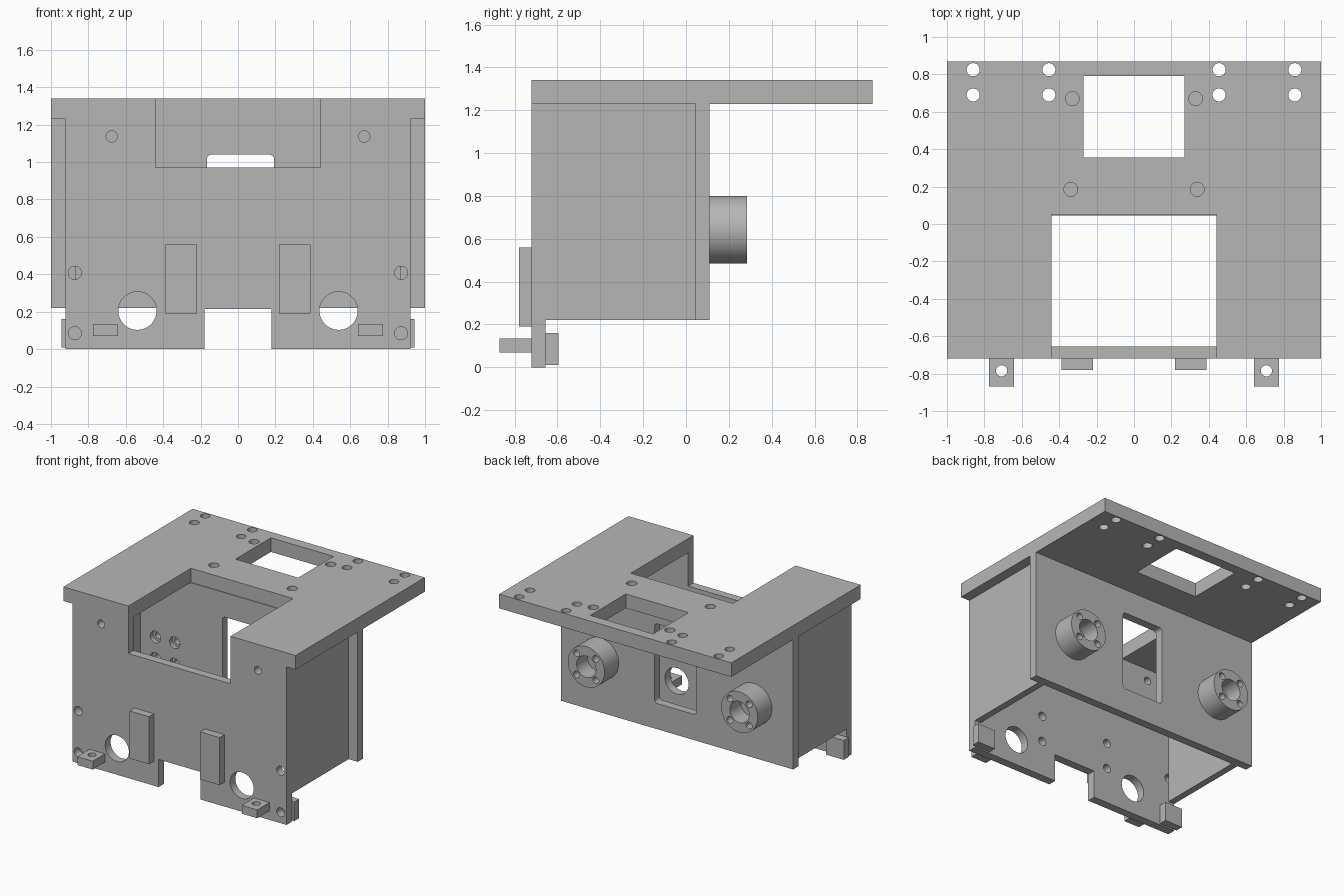
import bpy
import bmesh
from math import radians
from mathutils import Matrix

cube = bpy.data.objects.get("Cube")
if cube:
    bpy.data.objects.remove(cube, do_unlink=True)

grey = bpy.data.materials.new("plain_grey")
grey.use_nodes = True
grey.diffuse_color = (0.47, 0.47, 0.47, 1)
grey.node_tree.nodes["Principled BSDF"].inputs["Base Color"].default_value = (0.47, 0.47, 0.47, 1)


def finish(name, bm):
    bmesh.ops.recalc_face_normals(bm, faces=bm.faces)
    mesh = bpy.data.meshes.new(name)
    bm.to_mesh(mesh)
    bm.free()
    mesh.materials.append(grey)
    obj = bpy.data.objects.new(name, mesh)
    bpy.context.collection.objects.link(obj)
    return obj


def box(name, x, y, z, corner=0):
    """Box from (min, max) pairs; corner rounds the edges running along y."""
    bm = bmesh.new()
    bmesh.ops.create_cube(bm, size=1)
    for v in bm.verts:
        for i, (lo, hi) in enumerate((x, y, z)):
            v.co[i] = lo if v.co[i] < 0 else hi
    if corner:
        edges = [e for e in bm.edges if abs(e.verts[0].co.y - e.verts[1].co.y) > 0.01]
        bmesh.ops.bevel(bm, geom=edges, offset=corner, segments=4, profile=0.5, affect='EDGES')
    return finish(name, bm)


def rod(name, centre, radius, span, axis='Y', sides=32):
    """Cylinder along Y (centre is x, z) or along Z (centre is x, y)."""
    bm = bmesh.new()
    bmesh.ops.create_cone(bm, cap_ends=True, segments=sides, radius1=radius,
                          radius2=radius, depth=span[1] - span[0])
    middle = sum(span) / 2
    a, b = centre
    if axis == 'Y':
        bmesh.ops.transform(bm, verts=bm.verts, matrix=Matrix.Rotation(radians(90), 4, 'X'))
        bmesh.ops.translate(bm, verts=bm.verts, vec=(a, middle, b))
    else:
        bmesh.ops.translate(bm, verts=bm.verts, vec=(a, b, middle))
    return finish(name, bm)


def cut(target, cutters):
    bpy.context.view_layer.objects.active = target
    for cutter in cutters:
        cutter.hide_render = True
        mod = target.modifiers.new("cut", 'BOOLEAN')
        mod.operation = 'DIFFERENCE'
        mod.solver = 'EXACT'
        mod.object = cutter
        bpy.ops.object.modifier_apply(modifier=mod.name)
        bpy.data.objects.remove(cutter, do_unlink=True)


def smooth(obj):
    bpy.ops.object.select_all(action='DESELECT')
    obj.select_set(True)
    bpy.context.view_layer.objects.active = obj
    bpy.ops.object.shade_smooth_by_angle(angle=radians(30))


SIDES = (-1, 1)
FRONT, INNER = -0.72, -0.655
WALL = (0.045, 0.11)
LOW, HIGH = 0.22, 1.23


def mirrored(side, a, b):
    return tuple(sorted((side * a, side * b)))


# Top plate with front cutout, window, through holes and blind holes
top = box("top_plate", (-1, 1), (FRONT, 0.87), (HIGH, 1.34))
cuts = [box("cutter", (-0.44, 0.44), (-1, 0.05), (1, 1.5)),
        box("cutter", (-0.27, 0.27), (0.355, 0.79), (1, 1.5))]
for s in SIDES:
    cuts += [rod("cutter", (s * x, y), 0.035, (1, 1.5), 'Z')
             for x in (0.455, 0.86) for y in (0.69, 0.825)]
    cuts += [rod("cutter", (s * x, y), 0.037, (1.28, 1.5), 'Z')
             for x, y in ((0.33, 0.67), (0.338, 0.185))]
cut(top, cuts)
smooth(top)

# Front plate with notches, large openings and screw holes
front = box("front_plate", (-0.922, 0.922), (FRONT, INNER), (0, HIGH))
cuts = [box("cutter", (-0.44, 0.44), (-1, 0), (0.97, 1.5)),
        box("cutter", (-0.18, 0.18), (-1, 0), (-0.1, 0.215))]
for s in SIDES:
    cuts.append(rod("cutter", (s * 0.538, 0.205), 0.102, (-1, 0), sides=48))
    cuts += [rod("cutter", (s * x, z), r, (-1, 0)) for x, z, r in
             ((0.675, 1.137, 0.03), (0.872, 0.408, 0.035), (0.872, 0.085, 0.035))]
    cuts += [rod("cutter", (s * 0.3, z), 0.033, (-0.719, 0)) for z in (0.28, 0.485)]
cut(front, cuts)
smooth(front)

# Back wall with a rounded window
back = box("back_wall", (-1, 1), WALL, (LOW, HIGH))
cuts = [box("cutter", (-0.167, 0.193), (-0.2, 0.4), (0.42, 1.04), corner=0.025)]
boss_x, boss_z = 0.66, 0.642
screws = [(dx, dz) for dx in (-0.083, 0.083) for dz in (-0.083, 0.083)]
for s in SIDES:
    for dx, dz in screws:
        spot = (s * boss_x + dx, boss_z + dz)
        cuts += [rod("cutter", spot, 0.026, (0, 0.2)), rod("cutter", spot, 0.045, (0, 0.08))]
cut(back, cuts)
smooth(back)

for s, label in zip(SIDES, ("right", "left")):
    # Side wall
    box(label + "_side_wall", mirrored(s, 0.87, 0.922), (INNER, WALL[0]), (LOW, HIGH))

    # Round boss on the back with a bore and four screw holes
    boss = rod(label + "_boss", (s * boss_x, boss_z), 0.158, (WALL[1], 0.285), sides=64)
    cuts = [rod("cutter", (s * boss_x, boss_z), 0.083, (0.15, 0.4), sides=48)]
    cuts += [rod("cutter", (s * boss_x + dx, boss_z + dz), 0.026, (0, 0.4)) for dx, dz in screws]
    cut(boss, cuts)
    smooth(boss)

    # Raised pad on the front
    box(label + "_front_pad", mirrored(s, 0.22, 0.388), (-0.78, FRONT), (0.19, 0.56))

    # Small front lug with a vertical hole
    lug = box(label + "_front_lug", mirrored(s, 0.642, 0.775), (-0.87, FRONT), (0.07, 0.135))
    cut(lug, [rod("cutter", (s * 0.708, -0.785), 0.03, (-0.1, 0.3), 'Z')])
    smooth(lug)

    # Corner block behind the front plate
    box(label + "_corner_block", mirrored(s, 0.79, 0.943), (INNER, -0.595), (0.01, 0.16))
